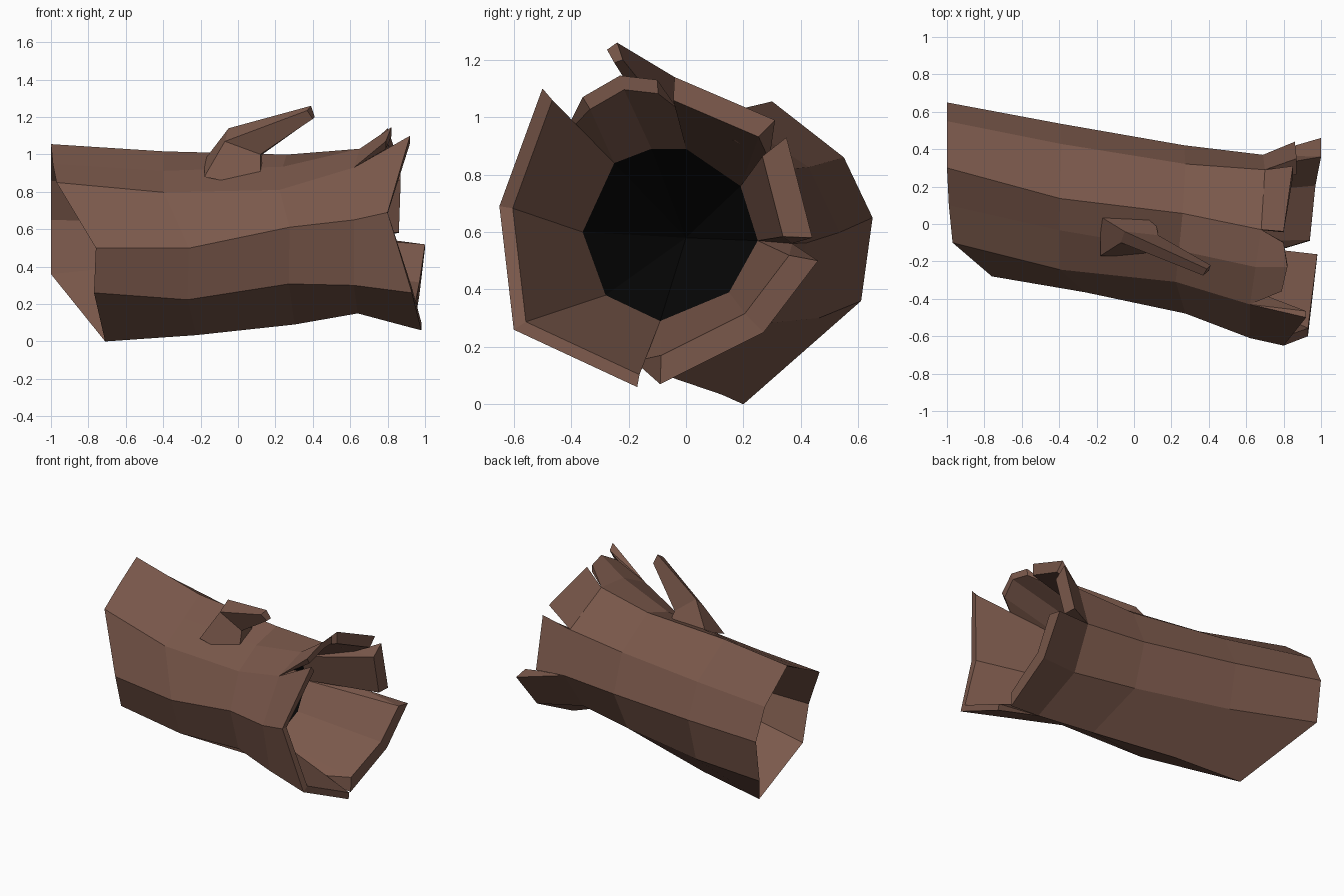
import bpy, bmesh
from mathutils import Vector

if "Cube" in bpy.data.objects:
    bpy.data.objects.remove(bpy.data.objects["Cube"])


def material(name, rgb):
    m = bpy.data.materials.new(name)
    m.diffuse_color = (*rgb, 1)
    m.use_nodes = True
    m.node_tree.nodes["Principled BSDF"].inputs["Base Color"].default_value = m.diffuse_color
    return m


bark = material("brown bark", (0.195, 0.098, 0.070))
dark = material("black hollow", (0.002, 0.002, 0.002))


def finish(bm, name, mats):
    bmesh.ops.recalc_face_normals(bm, faces=bm.faces)
    me = bpy.data.meshes.new(name)
    bm.to_mesh(me)
    bm.free()
    for m in mats:
        me.materials.append(m)
    ob = bpy.data.objects.new(name, me)
    bpy.context.collection.objects.link(ob)
    return ob


# nine bark ridges: where each starts (cut end) and where the splintering begins
cut_end = [(-.97, -.10, .85), (-.76, -.28, .50), (-.77, -.20, .26),
           (-.71, .20, 0), (-1, .61, .36), (-1, .65, .65),
           (-1, .55, .86), (-1, .30, 1.055), (-.99, .10, .95)]
split = [(.62, -.43, .93), (.62, -.61, .65), (.62, -.53, .30),
         (.64, -.18, .15), (.66, .20, .29), (.69, .37, .56),
         (.70, .29, .85), (.68, -.03, 1.03), (.65, -.23, 1.03)]
hole = [(-.25, .84), (-.36, .60), (-.28, .38), (-.09, .29), (.15, .39),
        (.25, .57), (.19, .76), (0, .89), (-.12, .89)]
N = 9

bm = bmesh.new()


def ring(points):
    return [bm.verts.new(p) for p in points]


def bridge(a, b):
    for i in range(len(a)):
        j = (i + 1) % len(a)
        bm.faces.new((a[i], a[j], b[j], b[i]))


def waist(t, pinch, side, lift):
    pts = [Vector(a).lerp(Vector(b), t) for a, b in zip(cut_end, split)]
    cy = sum(p.y for p in pts) / N
    return [(p.x, cy + (p.y - cy) * pinch + s, .25 + (p.z - .25) * pinch + d)
            for p, s, d in zip(pts, side, lift)]


# trunk, with the ridges wandering a little along the middle
rings = [ring(cut_end),
         ring(waist(.36, .95, (-.04, .01, .04, .06, .02, .01, -.01, -.04, -.02),
                    (-.05, -.04, -.05, -.03, -.03, 0, 0, .01, -.03))),
         ring(waist(.75, .94, (.02, .02, .04, .04, .02, .01, -.01, .01, 0),
                    (-.06, .02, .02, -.03, -.02, 0, 0, .01, -.03))),
         ring(split)]
for a, b in zip(rings, rings[1:]):
    bridge(a, b)


def black_cone(loop, apex):
    tip = bm.verts.new(apex)
    for i in range(N):
        bm.faces.new((loop[i], loop[(i + 1) % N], tip)).material_index = 1


# hollow at the slanted cut end
back = ring([(-.32, .10 + (y - .19) * .70, .55 + (z - .53) * .70) for x, y, z in cut_end])
bridge(rings[0], back)
black_cone(back, (-.12, .05, .57))

# hollow at the splintered end
inner = ring([(.36, y, z) for y, z in hole])
black_cone(inner, (0, 0, .58))

# splintered rim: first ridge, thickness factor, tip points
shards = [
    (0, .08, [(.92, -.50, 1.10), (.80, -.65, .69), (.93, -.60, .26), (.98, -.17, .06)]),
    (3, .19, [(.94, -.09, .07), (.97, .27, .25), (1.0, .46, .50)]),
    (5, .20, [(.86, .44, .58), (.87, .35, .93)]),
    (6, .15, [(.85, .31, .99), (.80, -.04, 1.14)]),
    (7, .09, [(.80, -.10, 1.13), (.82, -.23, 1.145), (.79, -.36, 1.07)]),
]
axis = Vector((0, -.07, .60))
for first, thick, tips in shards:
    outs = ring(tips)
    ins = ring([(x, y + (axis.y - y) * thick, z + (axis.z - z) * thick) for x, y, z in tips])
    ids = [(first + k) % N for k in range(len(tips))]
    for k in range(len(tips) - 1):
        i, j = ids[k], ids[k + 1]
        bm.faces.new((rings[3][i], rings[3][j], outs[k + 1], outs[k]))
        bm.faces.new((outs[k], outs[k + 1], ins[k + 1], ins[k]))
        bm.faces.new((ins[k], ins[k + 1], inner[j], inner[i]))
    for k in (0, -1):
        i = ids[k]
        bm.faces.new((rings[3][i], outs[k], ins[k]))
        bm.faces.new((rings[3][i], ins[k], inner[i]))
finish(bm, "hollow_log", (bark, dark))

# broken branch stub: foot, knee, tip
bm = bmesh.new()
sections = [
    [(-.18, .04, .97), (-.18, -.17, .88), (.12, -.17, .82), (.11, .035, .95)],
    [(-.05, -.04, 1.14), (-.07, -.10, 1.07), (.12, -.13, 1.0), (.13, -.06, 1.0)],
    [(.39, -.24, 1.26), (.37, -.275, 1.235), (.40, -.25, 1.19), (.41, -.22, 1.20)],
]
loops = [ring(s) for s in sections]
for a, b in zip(loops, loops[1:]):
    bridge(a, b)
bm.faces.new(loops[0])
bm.faces.new(loops[-1])
finish(bm, "branch_stub", (bark,))
